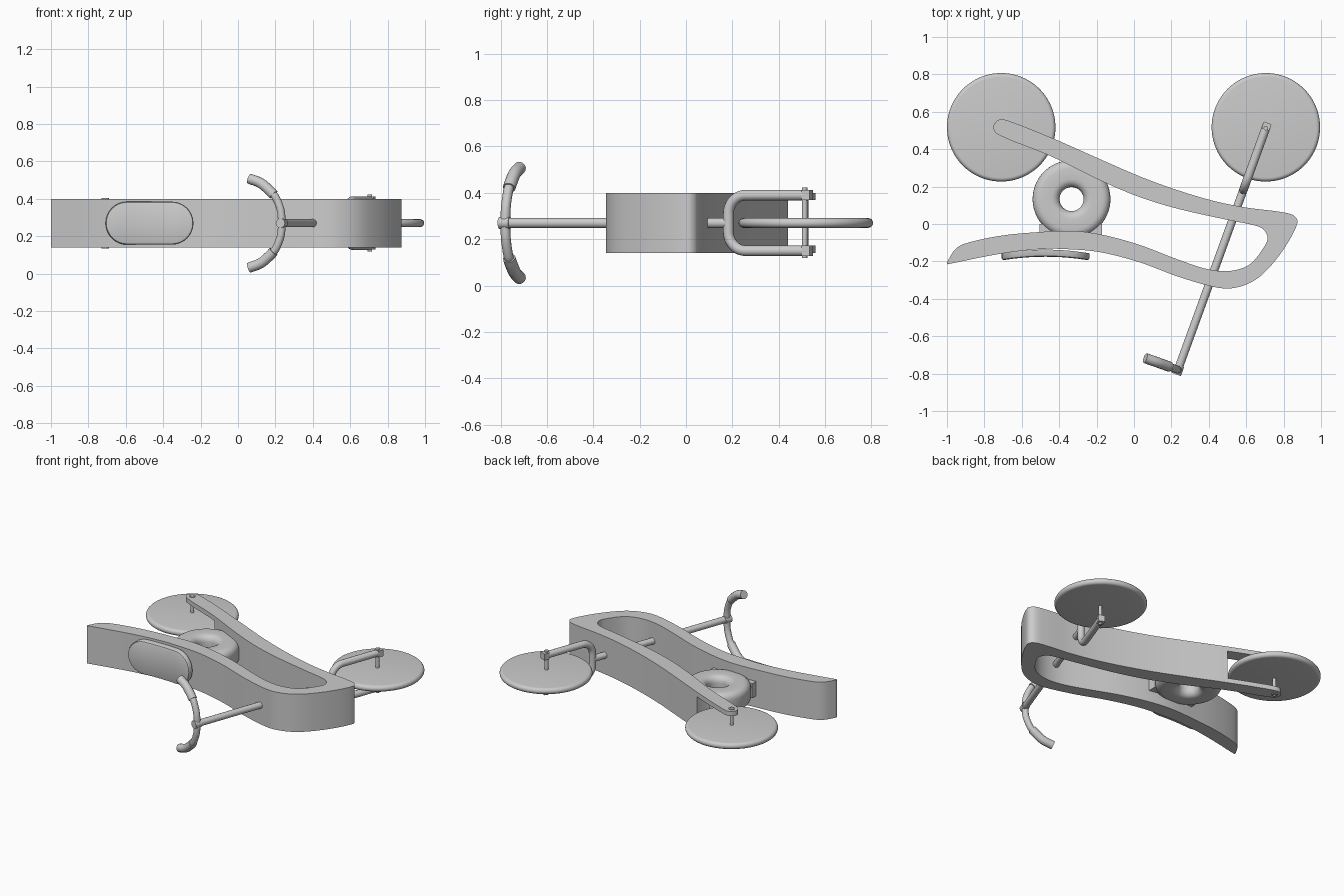
import bpy, bmesh, math
from mathutils import Vector

if "Cube" in bpy.data.objects:
    bpy.data.objects.remove(bpy.data.objects["Cube"])

ZC = 0.27  # mid-plane height


def finish(ob, angle=35):
    bpy.ops.object.select_all(action='DESELECT')
    ob.select_set(True)
    bpy.context.view_layer.objects.active = ob
    bpy.ops.object.shade_smooth_by_angle(angle=math.radians(angle))
    return ob


def from_bm(name, bm):
    bmesh.ops.recalc_face_normals(bm, faces=bm.faces)
    me = bpy.data.meshes.new(name)
    bm.to_mesh(me)
    bm.free()
    ob = bpy.data.objects.new(name, me)
    bpy.context.collection.objects.link(ob)
    return ob


def spline(pts, n=6):
    """Smooth open curve through points, tangents scaled by chord length."""
    p = [Vector(q) for q in pts]
    m = []
    for i in range(len(p)):
        a, b, c = p[max(i - 1, 0)], p[i], p[min(i + 1, len(p) - 1)]
        m.append((c - a) / ((b - a).length + (c - b).length))
    out = []
    for i in range(len(p) - 1):
        d = (p[i + 1] - p[i]).length
        for k in range(n):
            t = k / n
            out.append(p[i] * (2*t**3 - 3*t*t + 1) + m[i] * d * (t**3 - 2*t*t + t)
                       + p[i+1] * (3*t*t - 2*t**3) + m[i+1] * d * (t**3 - t*t))
    return out + [p[-1]]


def tube(name, pts, r):
    cu = bpy.data.curves.new(name, 'CURVE')
    cu.dimensions = '3D'
    cu.bevel_depth = r
    cu.bevel_resolution = 5
    cu.use_fill_caps = True
    s = cu.splines.new('POLY')
    s.points.add(len(pts) - 1)
    for sp, q in zip(s.points, pts):
        sp.co = (*q, 1)
    ob = bpy.data.objects.new(name, cu)
    bpy.context.collection.objects.link(ob)
    bpy.ops.object.select_all(action='DESELECT')
    ob.select_set(True)
    bpy.context.view_layer.objects.active = ob
    bpy.ops.object.convert(target='MESH')
    return finish(bpy.context.object, 45)


def lathe(name, profile, x, y, n=64, closed=True):
    """Spin an (r, z) profile about a vertical axis at x, y."""
    bm = bmesh.new()
    rings = [[bm.verts.new((x + r * math.cos(2*math.pi*i/n), y + r * math.sin(2*math.pi*i/n), z))
              for i in range(n)] for r, z in profile]
    for j in range(len(rings) if closed else len(rings) - 1):
        a, b = rings[j], rings[(j + 1) % len(rings)]
        for i in range(n):
            k = (i + 1) % n
            bm.faces.new((a[i], a[k], b[k], b[i]))
    if not closed:
        bm.faces.new(rings[0])
        bm.faces.new(rings[-1])
    return finish(from_bm(name, bm))


def box(name, lo, hi, rot=0):
    lo, hi = Vector(lo), Vector(hi)
    bpy.ops.mesh.primitive_cube_add(size=1, location=(lo + hi) / 2, rotation=(0, 0, rot))
    ob = bpy.context.object
    ob.name = name
    ob.scale = hi - lo
    return ob


# Frame body: C-shaped profile extruded through its width
outline = [(-1, -.205), (-.96, -.14), (-.91, -.107), (-.72, -.064), (-.505, -.043), (-.32, -.037),
           (-.158, -.06), (.03, -.112), (.243, -.193), (.4, -.243), (.52, -.25), (.62, -.215),
           (.7, -.115), (.714, -.07), (.69, -.027), (.644, -.007), (.51, .02), (.24, .08),
           (.03, .144), (-.185, .235), (-.45, .365), (-.73, .48), (-.752, .52), (-.725, .556),
           (-.68, .555), (-.42, .452), (-.185, .348), (.03, .255), (.22, .185), (.42, .125),
           (.6, .088), (.78, .065), (.855, .045), (.874, .005), (.8, -.135), (.7, -.257),
           (.62, -.315), (.52, -.344), (.43, -.337), (.24, -.283), (.03, -.205), (-.185, -.15),
           (-.37, -.134), (-.505, -.134), (-.72, -.16), (-1, -.216)]
bm = bmesh.new()
base = bm.faces.new([bm.verts.new((q.x, q.y, .14)) for q in spline(outline)])
ext = bmesh.ops.extrude_face_region(bm, geom=[base])
bmesh.ops.translate(bm, vec=(0, 0, .26), verts=[v for v in ext['geom'] if isinstance(v, bmesh.types.BMVert)])
body = from_bm("frame_body", bm)

# Slot for the rear wheel
cutter = lathe("wheel_slot_cutter", [(.325, .172), (.325, .368)], -.71, .515, 64, False)
cutter.hide_render = True
mod = body.modifiers.new("slot", 'BOOLEAN')
mod.operation = 'DIFFERENCE'
mod.solver = 'EXACT'
mod.object = cutter
bpy.context.view_layer.objects.active = body
bpy.ops.object.modifier_apply(modifier="slot")
bpy.data.objects.remove(cutter)
finish(body)

# Disc wheels with rounded rims
rim = [(.29 - .021 + .021 * math.cos(a), ZC + .021 * math.sin(a))
       for a in [math.radians(-90 + 18 * i) for i in range(11)]]
for name, x in (("rear_wheel", -.71), ("front_wheel", .705)):
    lathe(name, rim, x, .517, 80, False)

# Rear axle with washers
tube("rear_axle", [(-.71, .517, .145), (-.71, .517, .403)], .012)
for z in (.135, .399):
    lathe("rear_axle_washer", [(.011, z), (.019, z), (.019, z + .006), (.011, z + .006)], -.71, .517, 24)

# Motor ring: rounded rectangular section with a hole
ring = []
for cr, cz, a0 in ((.165, .055 - .025, 0), (.107, .03, 90), (.107, -.03, 180), (.165, -.03, 270)):
    for k in range(6):
        a = math.radians(a0 + 18 * k)
        ring.append((cr + .043 * math.cos(a), ZC + cz + .043 * math.sin(a)))
lathe("motor_ring", ring, -.334, .133, 72)
box("motor_bracket", (-.505, -.07, .22), (-.17, -.0, .32))

# Oval seat pad on the front, curved along the body
N, R, L = 32, .115, .235


def pad_ring(bm, inset, dy):
    pts = []
    for side in (1, -1):
        for i in range(N // 2 + 1):
            a = math.pi * i / (N // 2) - math.pi / 2
            pts.append((side * (L - R + (R - inset) * math.cos(a)), side * (R - inset) * math.sin(a)))
        for k in range(1, 8):
            pts.append((side * (L - R) * (1 - k / 4), side * (R - inset)))
    return [bm.verts.new((-.473 + u, -.137 - .36 * u * u + dy, ZC + v)) for u, v in pts]


bm = bmesh.new()
rings = [pad_ring(bm, 0, 0), pad_ring(bm, 0, -.026), pad_ring(bm, .004, -.034), pad_ring(bm, .014, -.038)]
n = len(rings[0])
for a, b in zip(rings, rings[1:]):
    for i in range(n):
        bm.faces.new((a[i], a[(i + 1) % n], b[(i + 1) % n], b[i]))
for r in (rings[0], rings[-1]):
    # strips between matching upper and lower points
    r = r[N // 4:] + r[:N // 4]
    lo, hi = r[n // 2 + 1:][::-1], r[1:n // 2]
    bm.faces.new((r[0], hi[0], lo[0]))
    bm.faces.new((r[n // 2], lo[-1], hi[-1]))
    for i in range(len(hi) - 1):
        bm.faces.new((hi[i], hi[i + 1], lo[i + 1], lo[i]))
finish(from_bm("seat_pad", bm))

# Steering stem
foot, crown = Vector((.235, -.78, ZC)), Vector((.585, .183, ZC))
axis = (crown - foot).normalized()
tube("steering_stem", [foot, crown], .022)
tube("stem_clamp", [foot - axis * .026, foot + axis * .022], .026)

# Front fork: U tube with rounded corners
half = [(.365, .12)] + [(.08 - .08 * math.sin(math.radians(a)), .04 + .08 * math.cos(math.radians(a)))
                        for a in range(0, 91, 10)]
path = half + [(s, -z) for s, z in reversed(half)]
tube("front_fork", [crown + axis * s + Vector((0, 0, z)) for s, z in path], .023)
for z in (ZC - .12, ZC + .12):
    e = crown + axis * .362
    box("fork_tip", (e.x - .022, e.y - .018, z - .022), (e.x + .022, e.y + .018, z + .022),
        math.atan2(axis.y, axis.x) - math.pi / 2)
tube("front_axle", [(.705, .512, .118), (.705, .512, .422)], .012)

# Handlebar with thicker grips
bar = [(.235, -.78, 0), (.228, -.777, .07), (.2, -.767, .14), (.18, -.76, .162)]
grip = [(.19, -.763, .152), (.165, -.754, .178), (.12, -.738, .215), (.06, -.717, .238)]
for side in (1, -1):
    for name, pts, r in (("handlebar", bar, .021), ("handlebar_grip", grip, .0275)):
        tube(name, [(q.x, q.y, ZC + side * q.z) for q in spline(pts)], r)
